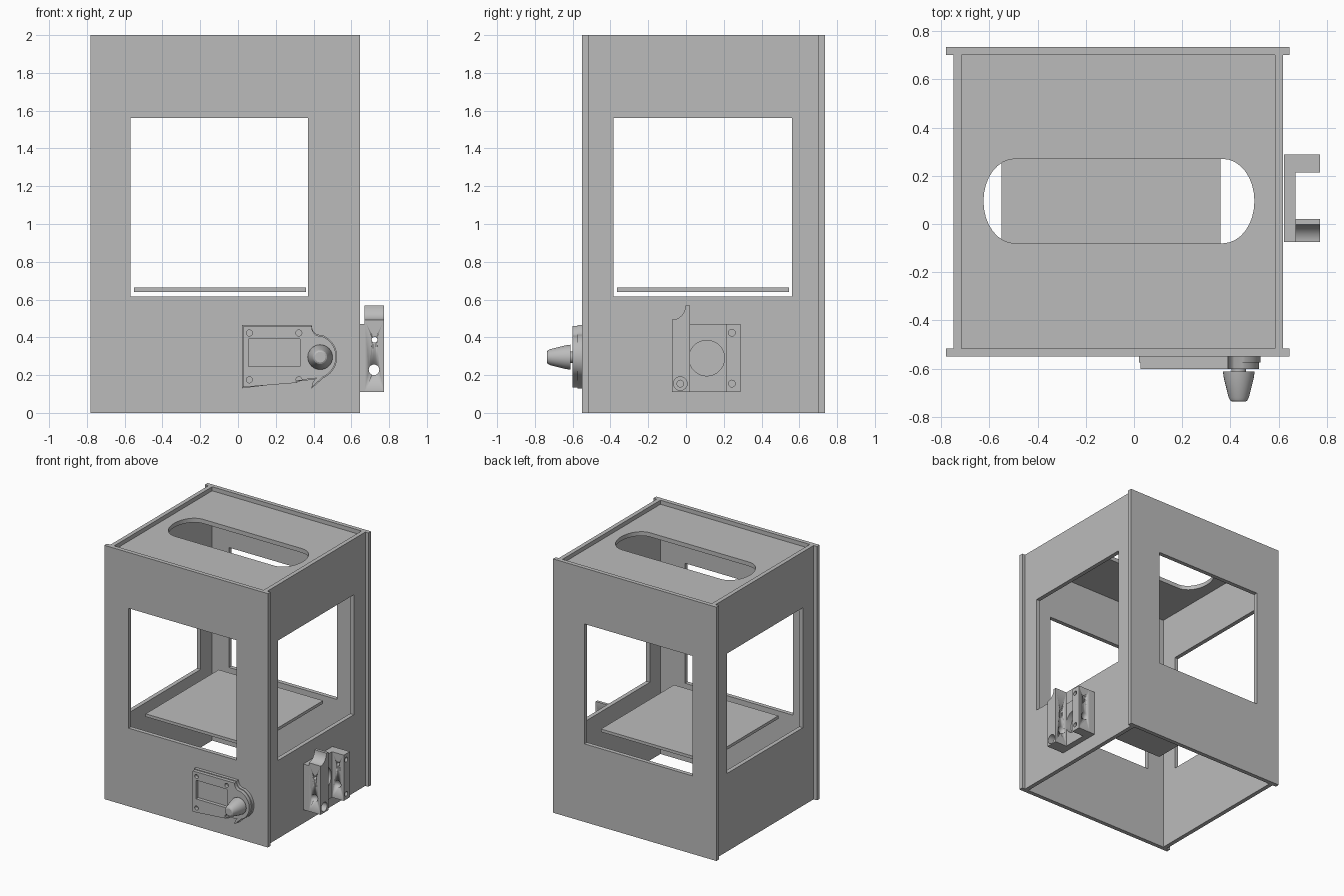
import bpy, bmesh
from math import sin, cos, pi, radians
from mathutils import Matrix

cube = bpy.data.objects.get("Cube")
if cube:
    bpy.data.objects.remove(cube)

grey = bpy.data.materials.new("plain_grey")
grey.use_nodes = True
grey.diffuse_color = (0.5, 0.5, 0.5, 1)
grey.node_tree.nodes["Principled BSDF"].inputs["Base Color"].default_value = (0.5, 0.5, 0.5, 1)

# Local axes (u, v, depth) of a slab facing each direction
FACING = {
    "x": Matrix(((0, 0, 1), (1, 0, 0), (0, 1, 0))).to_4x4(),
    "y": Matrix(((1, 0, 0), (0, 0, -1), (0, 1, 0))).to_4x4(),
    "z": Matrix.Identity(4),
}


def rect(u0, u1, v0, v1):
    return [(u0, v0), (u1, v0), (u1, v1), (u0, v1)]


def arc(u, v, ru, rv, start, end, steps=16):
    angles = [radians(start + (end - start) * i / steps) for i in range(steps + 1)]
    return [(u + ru * cos(a), v + rv * sin(a)) for a in angles]


def circle(u, v, r, steps=32):
    return arc(u, v, r, r, 0, 360, steps)[:-1]


def add_mesh(name, mesh):
    obj = bpy.data.objects.new(name, mesh)
    bpy.context.collection.objects.link(obj)
    mesh.materials.clear()
    mesh.materials.append(grey)
    bpy.ops.object.select_all(action="DESELECT")
    obj.select_set(True)
    bpy.context.view_layer.objects.active = obj
    bpy.ops.object.shade_smooth_by_angle(angle=radians(30))
    return obj


def slab(name, axis, low, high, outline, holes=()):
    """Extrude an outline with holes between two positions on an axis."""
    curve = bpy.data.curves.new(name, "CURVE")
    curve.dimensions = "2D"
    curve.fill_mode = "BOTH"
    curve.extrude = (high - low) / 2
    for loop in (outline, *holes):
        spline = curve.splines.new("POLY")
        spline.points.add(len(loop) - 1)
        for point, (u, v) in zip(spline.points, loop):
            point.co = (u, v, 0, 1)
        spline.use_cyclic_u = True
    temp = bpy.data.objects.new("temp", curve)
    mesh = bpy.data.meshes.new_from_object(temp)
    bpy.data.objects.remove(temp)
    mid = (low + high) / 2
    place = Matrix.Translation([mid if axis == k else 0 for k in "xyz"])
    mesh.transform(place @ FACING[axis])
    bm = bmesh.new()
    bm.from_mesh(mesh)
    bmesh.ops.remove_doubles(bm, verts=bm.verts, dist=0.0001)
    bmesh.ops.recalc_face_normals(bm, faces=bm.faces)
    bm.to_mesh(mesh)
    bm.free()
    return add_mesh(name, mesh)


def lathe(name, x, z, profile, steps=32):
    """Revolve (radius, y) points around an axis running front to back."""
    bm = bmesh.new()
    rings = [[bm.verts.new((x + r * cos(2 * pi * i / steps), y, z + r * sin(2 * pi * i / steps)))
              for i in range(steps)] for r, y in profile]
    for a, b in zip(rings, rings[1:]):
        for i in range(steps):
            j = (i + 1) % steps
            bm.faces.new((a[i], a[j], b[j], b[i]))
    bm.faces.new(rings[0])
    bm.faces.new(rings[-1])
    bmesh.ops.recalc_face_normals(bm, faces=bm.faces)
    mesh = bpy.data.meshes.new(name)
    bm.to_mesh(mesh)
    bm.free()
    return add_mesh(name, mesh)


# Enclosure walls with windows
for name, low in (("front_panel", -0.55), ("back_panel", 0.702)):
    slab(name, "y", low, low + 0.033, rect(-0.78, 0.645, 0, 2), [rect(-0.57, 0.37, 0.615, 1.56)])
for name, low in (("right_panel", -0.75), ("left_panel", 0.585)):
    slab(name, "x", low, low + 0.033, rect(-0.517, 0.702, 0, 2), [rect(-0.385, 0.56, 0.615, 1.56)])

# Recessed lid with a long slot, and the bed
slot = arc(0.37, 0.095, 0.13, 0.175, -90, 90) + arc(-0.495, 0.095, 0.13, 0.175, 90, 270)
slab("top_panel", "z", 1.935, 1.968, rect(-0.717, 0.585, -0.517, 0.702), [slot])
slab("bed", "z", 0.64, 0.663, rect(-0.55, 0.36, -0.365, 0.545))

# Control box: rectangle flowing into a round knob end
def box_outline(inset):
    upper = arc(0.45, 0.465 - inset, 0.06, 0.06, 180, 235, 6)
    lower = [(u, 0.594 - v) for u, v in reversed(upper)]
    nose = arc(0.402, 0.297, 0.123 - inset, 0.123 - inset, -66, 66, 24)
    left = 0.02 + inset
    return [(left, 0.13 + inset)] + lower + nose + upper[::-1] + [(left, 0.464 - inset)]


screws = [circle(u, v, 0.016, 20) for u in (0.06, 0.322) for v in (0.175, 0.423)]
slab("control_box", "y", -0.575, -0.55, box_outline(0))
slab("control_face", "y", -0.602, -0.575, box_outline(0.006),
     screws + [rect(0.055, 0.327, 0.245, 0.392)])
lathe("knob", 0.435, 0.295, [(0.03, -0.6), (0.03, -0.612), (0.066, -0.612), (0.062, -0.64),
                             (0.042, -0.72), (0.036, -0.732), (0.028, -0.737)])

# Side bracket: base plate, curved front prong and square back prong
bolts = [circle(0.243, v, 0.018, 20) for v in (0.155, 0.424)]
corner = circle(-0.03, 0.155, 0.018, 20)
slab("bracket_base", "x", 0.622, 0.67, rect(-0.075, 0.288, 0.11, 0.47),
     [circle(0.11, 0.29, 0.094, 48), corner] + bolts)
hook = [(-0.075, 0.11), (0.02, 0.11), (0.02, 0.568)] + arc(-0.075, 0.568, 0.072, 0.075, 0, -90, 12)
prongs = [
    slab("bracket_front_prong", "x", 0.67, 0.773, hook, [circle(-0.03, 0.155, 0.036)]),
    slab("bracket_back_prong", "x", 0.67, 0.773, rect(0.213, 0.288, 0.11, 0.47), bolts),
]

# Rod holes drilled through both prongs
for x, z, r in ((0.723, 0.387, 0.015), (0.72, 0.228, 0.028)):
    drill = slab("drill", "y", -0.2, 0.4, circle(x, z, r))
    drill.hide_render = True
    for prong in prongs:
        cut = prong.modifiers.new("rod_hole", "BOOLEAN")
        cut.operation = "DIFFERENCE"
        cut.solver = "EXACT"
        cut.object = drill
        bpy.context.view_layer.objects.active = prong
        bpy.ops.object.modifier_apply(modifier=cut.name)
    bpy.data.objects.remove(drill)
